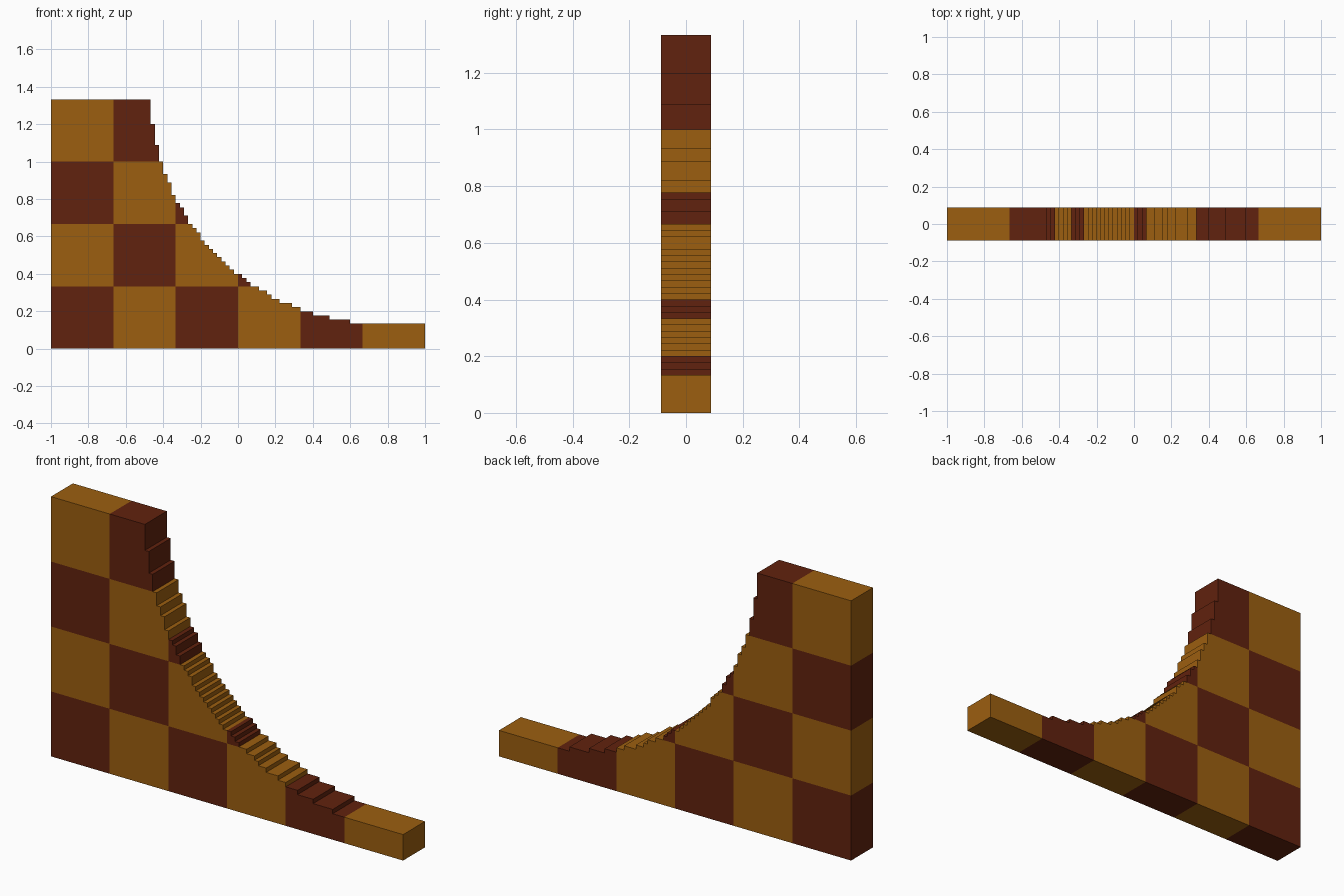
import bpy, bmesh

if "Cube" in bpy.data.objects:
    bpy.data.objects.remove(bpy.data.objects["Cube"])

U = 2 / 90             # one small block
W, H, D = 90, 60, 8    # size in blocks
TILE = 15              # checker tile in blocks


def material(name, rgb):
    m = bpy.data.materials.new(name)
    m.diffuse_color = (*rgb, 1)
    m.use_nodes = True
    m.node_tree.nodes["Principled BSDF"].inputs["Base Color"].default_value = m.diffuse_color
    return m


# Hollow depth of the steep half of the quarter round; the shallow half mirrors it
steep = [6, 11, 15, 18, 20, 23, 25, 26, 28, 30, 31, 32, 34, 35, 36, 37]


def column_height(i):
    if i < 24:
        return H
    if i < 40:
        return H - steep[i - 24]
    a = max(77 - i, 0)
    return H - (38 + sum(s > a for s in steep))


# Front face as a grid of blocks, trimmed under the stepped curve
bm = bmesh.new()
grid = [[bm.verts.new(((i - W / 2) * U, -D * U / 2, j * U)) for j in range(H + 1)]
        for i in range(W + 1)]
for i in range(W):
    for j in range(column_height(i)):
        f = bm.faces.new((grid[i][j], grid[i + 1][j], grid[i + 1][j + 1], grid[i][j + 1]))
        f.material_index = (i // TILE + j // TILE) % 2   # checker rule
bmesh.ops.delete(bm, geom=[v for v in bm.verts if not v.link_faces], context='VERTS')

# Thickness
ext = bmesh.ops.extrude_face_region(bm, geom=bm.faces[:], use_keep_orig=True)
new_verts = [g for g in ext['geom'] if isinstance(g, bmesh.types.BMVert)]
bmesh.ops.translate(bm, verts=new_verts, vec=(0, D * U, 0))
bmesh.ops.recalc_face_normals(bm, faces=bm.faces[:])

# Side walls take the colour of the tile they bound
for f in bm.faces:
    c = f.calc_center_median() - f.normal * U / 2
    f.material_index = (int((c.x / U) + W / 2) // TILE + int(c.z / U) // TILE) % 2

# Merge flat areas of one colour
bmesh.ops.dissolve_limit(bm, angle_limit=0.01, verts=bm.verts[:], edges=bm.edges[:],
                         delimit={'MATERIAL'})

mesh = bpy.data.meshes.new("stepped_ramp")
bm.to_mesh(mesh)
bm.free()
mesh.materials.append(material("dark brown", (0.12, 0.016, 0.0044)))
mesh.materials.append(material("golden brown", (0.333, 0.114, 0.005)))
bpy.context.collection.objects.link(bpy.data.objects.new("stepped_ramp", mesh))
